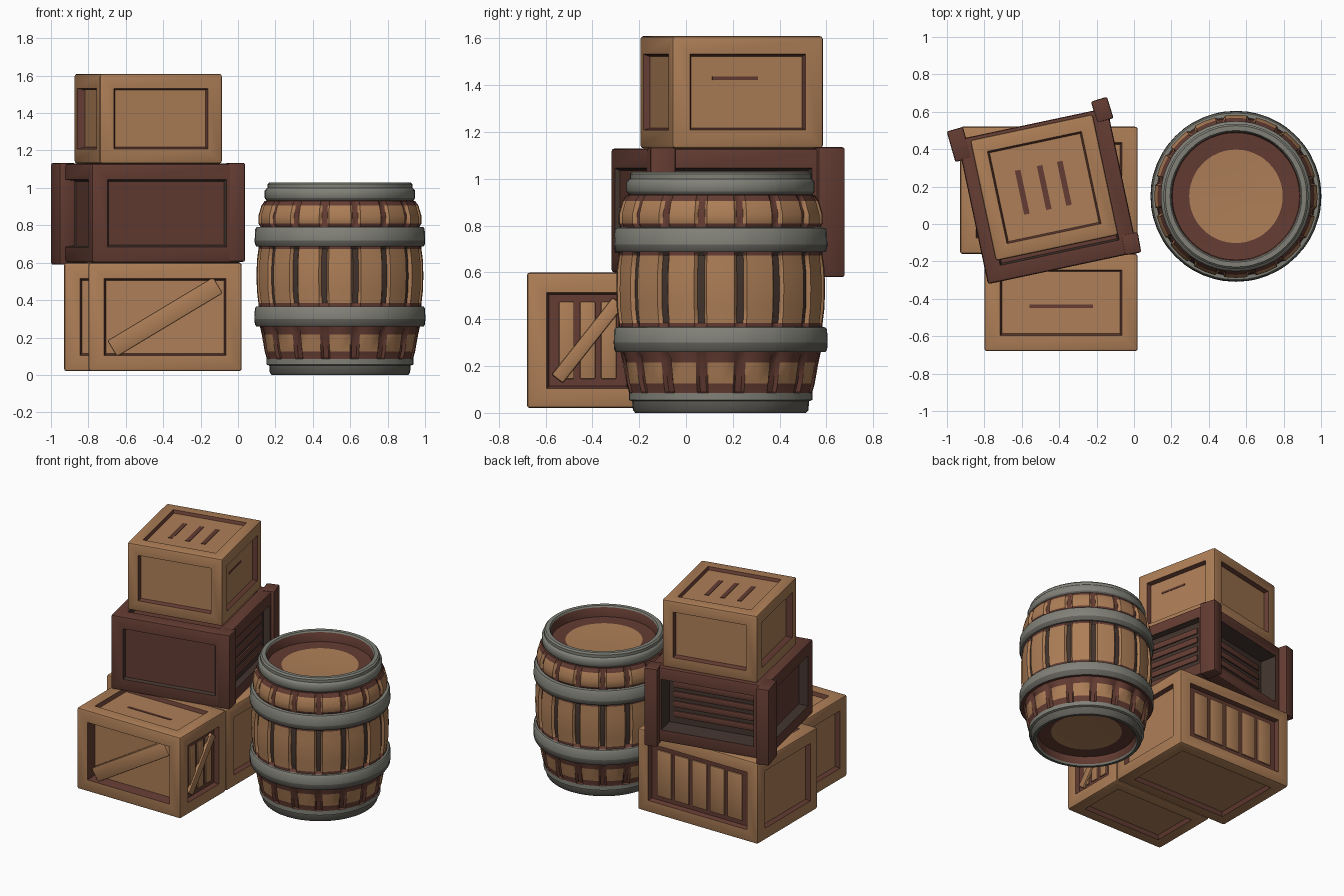
import bpy, bmesh, math
from mathutils import Matrix, Vector

if "Cube" in bpy.data.objects:
    bpy.data.objects.remove(bpy.data.objects["Cube"])


def material(name, col):
    m = bpy.data.materials.new(name)
    m.diffuse_color = (*col, 1)
    m.use_nodes = True
    m.node_tree.nodes["Principled BSDF"].inputs["Base Color"].default_value = m.diffuse_color
    return m


TAN = material("tan_wood", (0.42, 0.21, 0.095))
BROWN = material("brown_wood", (0.125, 0.045, 0.032))
DARK = material("dark_gap", (0.055, 0.034, 0.027))
GREY = material("grey_iron", (0.22, 0.22, 0.19))
SHADE = material("worn_iron", (0.12, 0.115, 0.10))


def finish(name, bm, mats, matrix=None, angle=35):
    me = bpy.data.meshes.new(name)
    bmesh.ops.recalc_face_normals(bm, faces=bm.faces)
    bm.to_mesh(me)
    bm.free()
    for m in mats:
        me.materials.append(m)
    ob = bpy.data.objects.new(name, me)
    bpy.context.collection.objects.link(ob)
    if matrix is not None:
        ob.matrix_world = matrix
    bpy.ops.object.select_all(action='DESELECT')
    ob.select_set(True)
    bpy.context.view_layer.objects.active = ob
    bpy.ops.object.shade_smooth_by_angle(angle=math.radians(angle))
    return ob


def block(size, bevel):
    bm = bmesh.new()
    bmesh.ops.create_cube(bm, size=1)
    bmesh.ops.scale(bm, vec=size, verts=bm.verts)
    if bevel:
        bmesh.ops.bevel(bm, geom=bm.edges[:], offset=bevel, segments=2,
                        affect='EDGES', profile=0.5)
    return bm


# each crate side: outward normal, right, up
SIDES = {
    "front": ((0, -1, 0), (1, 0, 0), (0, 0, 1)),
    "back": ((0, 1, 0), (-1, 0, 0), (0, 0, 1)),
    "right": ((1, 0, 0), (0, 1, 0), (0, 0, 1)),
    "left": ((-1, 0, 0), (0, -1, 0), (0, 0, 1)),
    "top": ((0, 0, 1), (1, 0, 0), (0, 1, 0)),
    "bottom": ((0, 0, -1), (1, 0, 0), (0, -1, 0)),
}


class Crate:
    """Box whose sides carry sunken, outlined panels."""

    def __init__(self, name, center, size, turn, mats, depths, planked=(), frame=0.1):
        self.name, self.size, self.depths, self.frame = name, Vector(size), depths, frame
        self.matrix = Matrix.Translation(center) @ Matrix.Rotation(math.radians(turn), 4, 'Z')
        bm = block(size, 0.014)
        for side, (n, _, _) in SIDES.items():
            bm.normal_update()
            face = max((f for f in bm.faces if f.normal.dot(Vector(n)) > 0.99),
                       key=lambda f: f.calc_area())
            bmesh.ops.inset_individual(bm, faces=[face], thickness=frame)
            ring = bmesh.ops.inset_individual(bm, faces=[face], thickness=0.014,
                                              depth=-depths.get(side, 0.03))
            for f in ring["faces"]:
                f.material_index = 1
            face.material_index = 1 if side in planked else 2
        finish(name, bm, mats, self.matrix)

    def board(self, name, side, x, y, w, h, thick, mat, angle=0.0, bevel=0.008):
        # board lying on the sunken panel of one side
        n, u, v = (Vector(a) for a in SIDES[side])
        half = abs(n.dot(self.size)) / 2 - self.depths.get(side, 0.03)
        base = Matrix((u, v, n)).transposed().to_4x4()
        base.translation = n * half
        local = Matrix.Translation((x, y, thick / 2 - 0.001)) @ Matrix.Rotation(angle, 4, 'Z')
        finish(f"{self.name}_{name}", block((w, h, thick), bevel), [mat],
               self.matrix @ base @ local)

    def planks(self, side, count, upright, mat, thick=0.012, gap=0.025):
        n, u, v = (Vector(a) for a in SIDES[side])
        w = abs(u.dot(self.size)) - 2 * self.frame - 0.05
        h = abs(v.dot(self.size)) - 2 * self.frame - 0.05
        for i in range(count):
            t = (i + 0.5) / count - 0.5
            if upright:
                args = (t * w, 0, w / count - gap, h)
            else:
                args = (0, t * h, w, h / count - gap)
            self.board(f"{side}_plank_{i}", side, *args, thick, mat, bevel=0.005)


# lower crates
wood = [TAN, BROWN, TAN]
front = Crate("lower_front_crate", (-0.39, -0.42, 0.31), (0.82, 0.52, 0.58), 0, wood,
              {"front": 0.07, "top": 0.025}, planked=("right",))
front.board("front_brace", "front", 0, 0, 0.66, 0.10, 0.05, TAN, math.atan2(0.36, 0.6))
front.planks("right", 3, True, TAN)
front.board("right_brace", "right", 0, 0, 0.42, 0.06, 0.025, TAN, math.atan2(0.38, 0.3))
front.board("top_slit", "top", 0, -0.02, 0.34, 0.018, 0.004, BROWN, bevel=0)

rear = Crate("lower_rear_crate", (-0.455, 0.18, 0.31), (0.95, 0.68, 0.58), 0, wood,
             {}, planked=("back",))
rear.planks("back", 5, True, TAN)

# middle dark crate, turned, with open back
mid = Crate("middle_crate", (-0.462, 0.15, 0.865), (0.82, 0.79, 0.53), 12,
            [BROWN, DARK, BROWN], {"back": 0.12, "left": 0.06, "right": 0.04, "front": 0.02},
            planked=("back", "right"))
mid.planks("back", 4, False, BROWN)
mid.planks("right", 4, False, BROWN)

# loose corner posts of the middle crate
for name, x, y, sx, sy, z0, z1, turn in (
        ("rear_right_post", -0.17, 0.61, 0.09, 0.12, 0.58, 1.135, 17),
        ("rear_left_post", -0.935, 0.425, 0.09, 0.17, 0.59, 1.133, 16),
        ("front_right_post", -0.015, -0.105, 0.09, 0.11, 0.605, 1.134, 10)):
    finish(name, block((sx, sy, z1 - z0), 0.01), [BROWN],
           Matrix.Translation((x, y, (z0 + z1) / 2)) @ Matrix.Rotation(math.radians(turn), 4, 'Z'))

# top crate
top = Crate("top_crate", (-0.48, 0.195, 1.37), (0.67, 0.66, 0.48), 12, wood,
            {"left": 0.04, "front": 0.025, "top": 0.02}, frame=0.09)
for i, x in enumerate((-0.12, 0.0, 0.11)):
    top.board(f"top_slit_{i}", "top", x, 0.0, 0.03, 0.24, 0.004, BROWN, bevel=0)
top.board("right_slit", "right", -0.05, 0.06, 0.2, 0.014, 0.004, BROWN, bevel=0)

# barrel: (radius, height, colour of the band above, grooved between staves)
G, S, T, B, D = 0, 1, 2, 3, 4
PROFILE = [
    (0.001, 0.07, T, 0), (0.24, 0.07, B, 0), (0.33, 0.065, B, 0), (0.335, 0.01, G, 0),
    (0.345, 0.0, S, 0), (0.365, 0.0, S, 0), (0.375, 0.012, S, 0), (0.378, 0.05, G, 0),
    (0.392, 0.055, G, 0), (0.392, 0.085, B, 0),
    (0.392, 0.09, B, 1), (0.402, 0.125, T, 1), (0.418, 0.215, B, 1), (0.428, 0.26, B, 0),
    (0.448, 0.26, S, 0), (0.455, 0.27, S, 0), (0.457, 0.30, G, 0), (0.455, 0.355, G, 0),
    (0.448, 0.365, G, 0), (0.436, 0.367, B, 0), (0.436, 0.385, T, 1), (0.444, 0.45, T, 1),
    (0.446, 0.53, T, 1), (0.444, 0.61, T, 1), (0.436, 0.672, B, 1), (0.436, 0.688, G, 0),
    (0.448, 0.688, S, 0), (0.455, 0.70, S, 0), (0.456, 0.72, G, 0), (0.453, 0.78, G, 0),
    (0.446, 0.79, G, 0), (0.425, 0.792, B, 0), (0.436, 0.81, T, 1), (0.436, 0.85, T, 1),
    (0.42, 0.905, B, 1), (0.402, 0.93, B, 0),
    (0.392, 0.932, S, 0), (0.402, 0.945, G, 0), (0.402, 0.985, G, 0), (0.395, 0.995, G, 0),
    (0.388, 1.0, G, 0), (0.388, 1.02, G, 0), (0.378, 1.03, G, 0), (0.352, 1.03, G, 0),
    (0.345, 1.02, B, 0), (0.34, 0.955, B, 0), (0.25, 0.95, T, 0), (0.001, 0.945, T, 0)]
STAVES = 16
STEP = 360 / STAVES
OFFSETS = (0, 4, 5.5, 13.25, 21)

bm = bmesh.new()
rows = []
for r, z, _, grooved in PROFILE:
    row = []
    for k in range(STAVES):
        for j, off in enumerate(OFFSETS):
            a = math.radians(11.25 - 2 + k * STEP + off)
            rr = r - (0.016 if grooved and j < 2 else 0)
            row.append(bm.verts.new((rr * math.cos(a), rr * math.sin(a), z)))
    rows.append(row)
count = len(rows[0])
for i in range(len(rows) - 1):
    for c in range(count):
        d = (c + 1) % count
        f = bm.faces.new((rows[i][c], rows[i][d], rows[i + 1][d], rows[i + 1][c]))
        band, grooved, z = PROFILE[i][2], PROFILE[i][3], PROFILE[i][1]
        j = c % len(OFFSETS)
        if grooved and j == 0:
            band = D if 0.3 < z < 0.75 else B
        elif grooved and z < 0.25 and j in (1, 4):
            band = B
        f.material_index = band
bmesh.ops.remove_doubles(bm, verts=bm.verts, dist=0.0012)
finish("barrel", bm, [GREY, SHADE, TAN, BROWN, DARK],
       Matrix.Translation((0.545, 0.148, 0)), 40)
